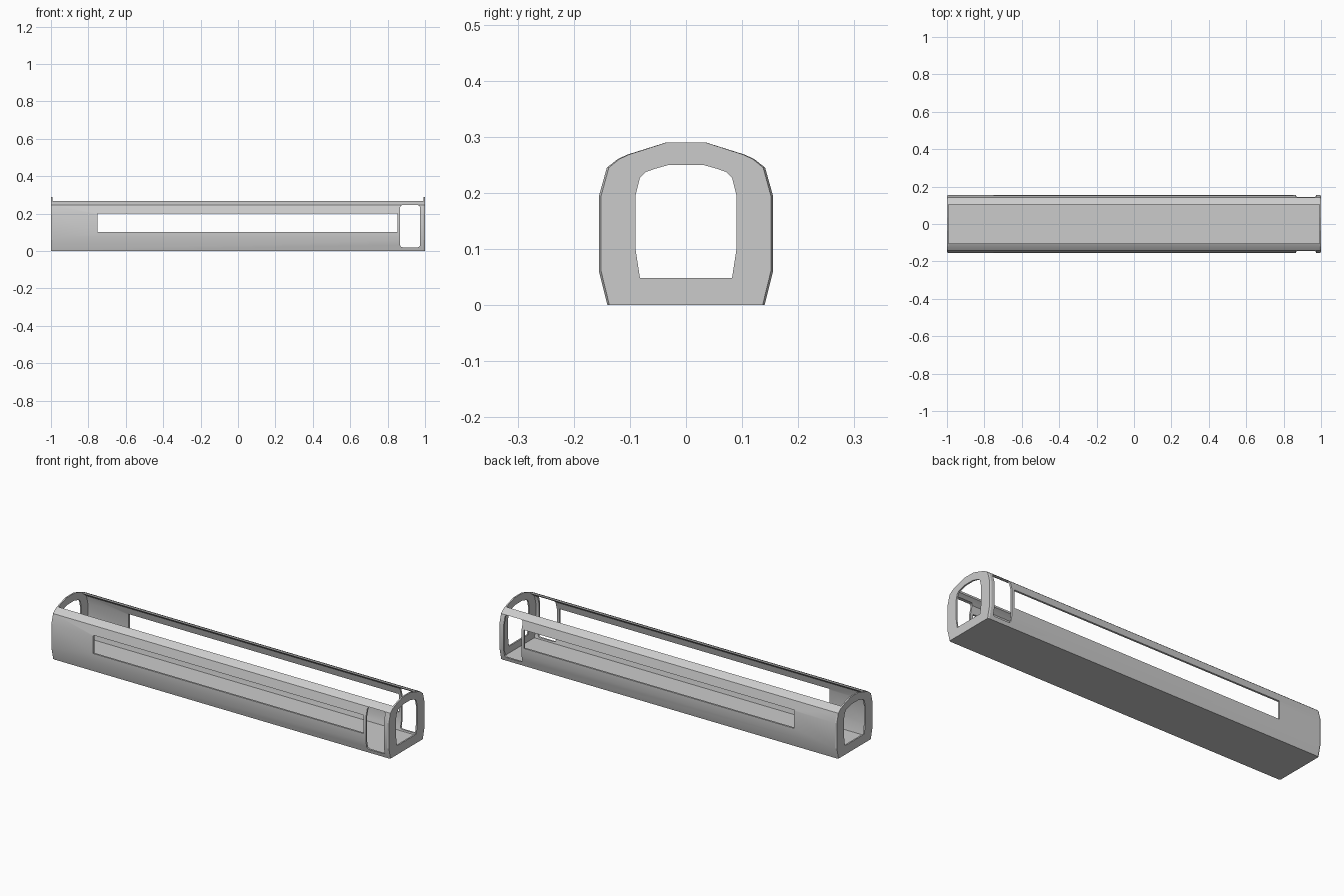
import bpy, bmesh
from mathutils import Matrix

cube = bpy.data.objects.get("Cube")
if cube:
    bpy.data.objects.remove(cube, do_unlink=True)

grey = bpy.data.materials.new("light grey")
grey.use_nodes = True
grey.diffuse_color = (0.6, 0.6, 0.6, 1)
grey.node_tree.nodes["Principled BSDF"].inputs["Base Color"].default_value = (0.6, 0.6, 0.6, 1)


def finish(name, bm):
    bmesh.ops.recalc_face_normals(bm, faces=bm.faces)
    mesh = bpy.data.meshes.new(name)
    bm.to_mesh(mesh)
    bm.free()
    mesh.materials.append(grey)
    obj = bpy.data.objects.new(name, mesh)
    bpy.context.scene.collection.objects.link(obj)
    return obj


def prism(name, section, x0, x1):
    """Extrude a closed (y, z) section along x."""
    bm = bmesh.new()
    face = bm.faces.new([bm.verts.new((x0, y, z)) for y, z in section])
    ext = bmesh.ops.extrude_face_region(bm, geom=[face])["geom"]
    for v in ext:
        if isinstance(v, bmesh.types.BMVert):
            v.co.x = x1
    return finish(name, bm)


def opening(name, x0, x1, z0, z1, radius=0):
    """Cutter that passes through the full width."""
    bm = bmesh.new()
    place = Matrix.Translation(((x0 + x1) / 2, 0, (z0 + z1) / 2))
    bmesh.ops.create_cube(bm, size=1, matrix=place @ Matrix.Diagonal((x1 - x0, 1, z1 - z0, 1)))
    if radius:
        edges = [e for e in bm.edges if abs(e.verts[0].co.y - e.verts[1].co.y) > 0.5]
        bmesh.ops.bevel(bm, geom=edges, offset=radius, segments=3, profile=0.5, affect='EDGES')
    obj = finish(name, bm)
    obj.hide_render = True
    obj.display_type = 'WIRE'
    return obj


def cut(obj, cutters):
    for c in cutters:
        mod = obj.modifiers.new("cut", 'BOOLEAN')
        mod.operation = 'DIFFERENCE'
        mod.solver = 'EXACT'
        mod.object = c
    bpy.context.view_layer.update()
    deps = bpy.context.evaluated_depsgraph_get()
    mesh = bpy.data.meshes.new_from_object(obj.evaluated_get(deps))
    obj.modifiers.clear()
    obj.data = mesh


# Half cross-section of the body, from the sill up to the roof opening
OUTER = [(0.14, 0), (0.155, 0.06), (0.155, 0.195), (0.141, 0.245), (0.122, 0.26), (0.105, 0.268)]
INNER = [(0.13, 0), (0.145, 0.06), (0.145, 0.193), (0.133, 0.237), (0.116, 0.251), (0.105, 0.258)]
END = 0.992

# Side walls with a long window and a doorway
cutters = [opening("window_cutter", -0.75, 0.852, 0.102, 0.2),
           opening("door_cutter", 0.867, 0.973, 0.02, 0.245, 0.012)]
for name, side in (("left_side_wall", 1), ("right_side_wall", -1)):
    wall = prism(name, [(side * y, z) for y, z in OUTER + INNER[::-1]], -END, END)
    cut(wall, cutters)
    bpy.ops.object.select_all(action='DESELECT')
    wall.select_set(True)
    bpy.context.view_layer.objects.active = wall
    bpy.ops.object.shade_smooth_by_angle(angle=0.5)
for c in cutters:
    bpy.data.objects.remove(c, do_unlink=True)

# Floor
prism("floor", [(-0.132, 0), (0.132, 0), (0.134, 0.012), (-0.134, 0.012)], -END, END)

# End frames: arched plates with a gangway opening and a slightly tapered rim
ARCH = OUTER + [(0.035, 0.29)]
HOLE = [(0.082, 0.048), (0.09, 0.1), (0.09, 0.195), (0.082, 0.227),
        (0.072, 0.237), (0.055, 0.243), (0.03, 0.25)]


def loop(half):
    return half + [(-y, z) for y, z in reversed(half)]


def end_frame(name, side):
    bm = bmesh.new()
    rim = [(y * 0.975, z) for y, z in ARCH]
    rings = []
    for half, x in ((ARCH, END), (rim, 1), (HOLE, 1), (HOLE, END)):
        rings.append([bm.verts.new((side * x, y, z)) for y, z in loop(half)])
    n = len(rings[0])
    for a, b in zip(rings, rings[1:] + rings[:1]):
        for i in range(n):
            j = (i + 1) % n
            bm.faces.new((a[i], a[j], b[j], b[i]))
    return finish(name, bm)


end_frame("door_end_frame", 1)
end_frame("plain_end_frame", -1)
